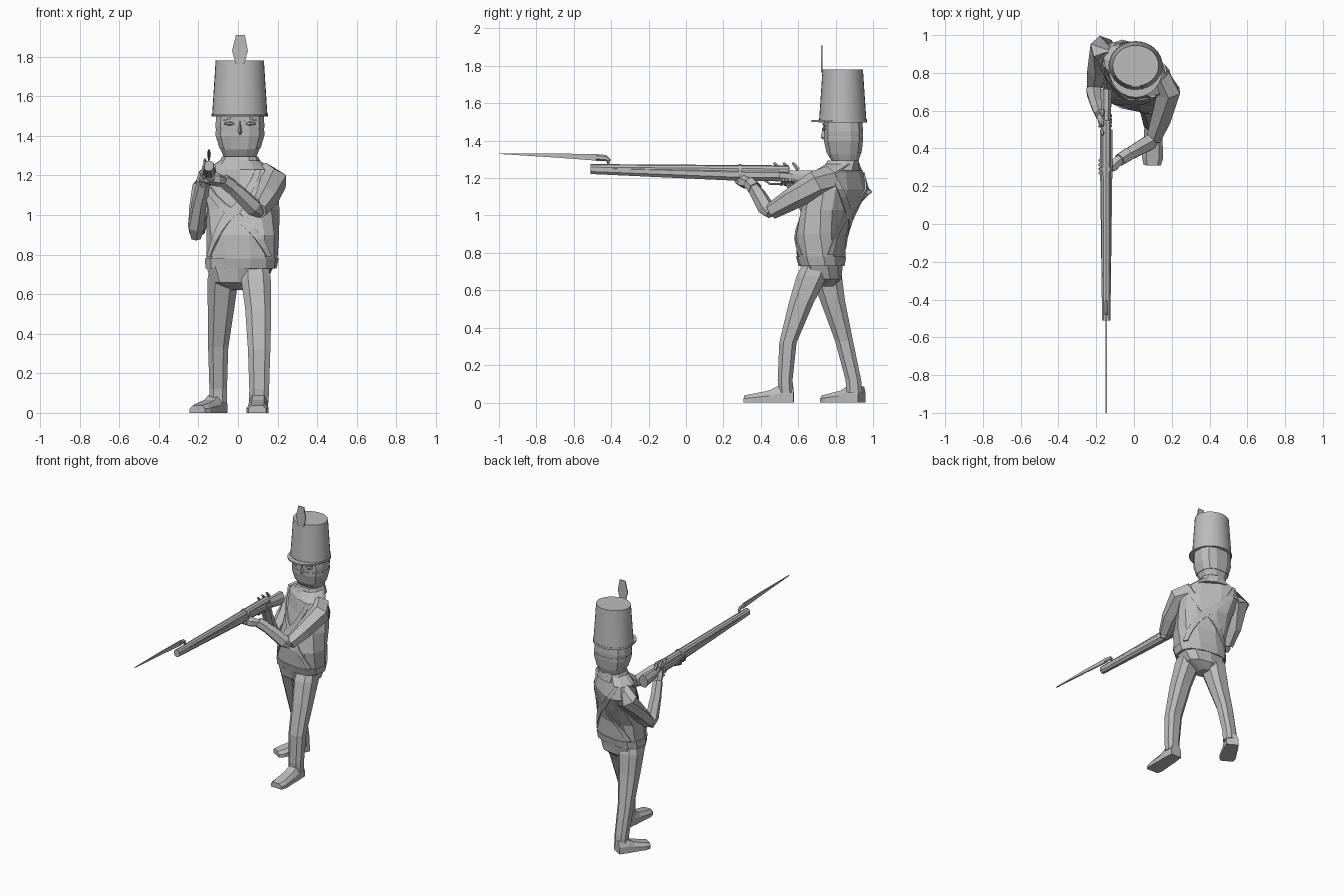
import bpy, bmesh, math
from mathutils import Vector

cube = bpy.data.objects.get("Cube")
if cube:
    bpy.data.objects.remove(cube)

grey = bpy.data.materials.new("plain_grey")
grey.use_nodes = True
colour = (0.5, 0.5, 0.5, 1)
grey.diffuse_color = colour
grey.node_tree.nodes["Principled BSDF"].inputs["Base Color"].default_value = colour


def skin(name, rings, smooth=False):
    """Join matching rings of points into one surface with capped ends."""
    bm = bmesh.new()
    rows = [[bm.verts.new(p) for p in ring] for ring in rings]
    n = len(rows[0])
    for a, b in zip(rows, rows[1:]):
        for i in range(n):
            j = (i + 1) % n
            bm.faces.new((a[i], a[j], b[j], b[i]))
    bm.faces.new(rows[0][::-1])
    bm.faces.new(rows[-1])
    bmesh.ops.recalc_face_normals(bm, faces=bm.faces)
    mesh = bpy.data.meshes.new(name)
    bm.to_mesh(mesh)
    bm.free()
    mesh.materials.append(grey)
    obj = bpy.data.objects.new(name, mesh)
    bpy.context.collection.objects.link(obj)
    if smooth:
        bpy.ops.object.select_all(action='DESELECT')
        obj.select_set(True)
        bpy.context.view_layer.objects.active = obj
        bpy.ops.object.shade_smooth_by_angle()


def oval_point(section, angle, grow=0.0):
    """Point on a level, squarish oval: x, y, z, half width, half depth, yaw."""
    x, y, z, w, d, yaw = section
    c, s = math.cos(angle), math.sin(angle)
    px = math.copysign(abs(c) ** 0.75, c) * (w + grow)
    py = math.copysign(abs(s) ** 0.75, s) * (d + grow)
    yaw = math.radians(yaw)
    return Vector((x + px * math.cos(yaw) - py * math.sin(yaw),
                   y + px * math.sin(yaw) + py * math.cos(yaw), z))


def column(name, sections, n=8):
    turn = [math.tau * (i + 0.5) / n for i in range(n)]
    skin(name, [[oval_point(s, t) for t in turn] for s in sections])


def limb(name, points, sizes, n=6, flat=1.0):
    """Faceted tube through points, mitred at each bend."""
    pts = [Vector(p) for p in points]
    rings = []
    for i, (p, r) in enumerate(zip(pts, sizes)):
        d = (pts[min(i + 1, len(pts) - 1)] - pts[max(i - 1, 0)]).normalized()
        side = d.cross(Vector((0, 0, 1)))
        side = side.normalized() if side.length > 0.05 else Vector((1, 0, 0))
        up = side.cross(d)
        rings.append([p + side * r * flat * math.cos(math.tau * (k + .5) / n)
                      + up * r * math.sin(math.tau * (k + .5) / n) for k in range(n)])
    skin(name, rings)


def plate(name, outline, thick, place):
    """Flat outline pushed sideways by a small thickness."""
    skin(name, [[place(a, b, t) for a, b in outline] for t in (-thick / 2, thick / 2)])


# Torso: chest twisted so the left shoulder leads
torso = [(.02, .722, .76, .178, .122, -10), (.025, .722, .9, .182, .125, -16),
         (.025, .768, 1.03, .19, .122, -28), (.01, .81, 1.14, .205, .116, -33),
         (.005, .812, 1.23, .18, .095, -33), (.01, .835, 1.275, .10, .085, -20)]
column("coat", torso, 12)
column("neck", [(.01, .84, 1.25, .075, .075, 0), (.01, .85, 1.34, .07, .065, 0)])
column("collar", [(.01, .833, 1.24, .115, .1, -20), (.01, .84, 1.295, .09, .085, -10)], 10)
column("coat_hem", [(.015, .725, .73, .18, .118, -8), (.02, .722, .78, .186, .128, -10)], 12)


def torso_at(angle, z, grow):
    for a, b in zip(torso, torso[1:]):
        if z <= b[2]:
            t = (z - a[2]) / (b[2] - a[2])
            return oval_point([u + (v - u) * t for u, v in zip(a, b)], angle, grow)


# Crossed straps, front and back
for place, middle in (("front", -90), ("back", 90)):
    for label, lean in (("left", 1), ("right", -1)):
        rings = []
        for i in range(11):
            t = i / 10
            ang = math.radians(middle + lean * (55 - 110 * t))
            z = .79 + .44 * t
            rings.append([torso_at(ang + da, z, g) for da, g in
                          ((-.13, -.01), (-.13, .006), (.13, .006), (.13, -.01))])
        skin(f"{place}_strap_{label}", rings)

# Pelvis and striding legs
column("pelvis", [(.0, .735, .62, .05, .05, 0), (.005, .73, .66, .145, .10, 0),
                  (.01, .725, .74, .172, .115, -6)], 10)
column("left_leg", [(.105, .535, .05, .052, .042, 0), (.107, .53, .12, .053, .042, 0),
                    (.107, .545, .32, .06, .049, 0), (.102, .615, .53, .07, .07, 0),
                    (.09, .675, .68, .08, .088, 0), (.085, .70, .76, .07, .07, 0)])
column("right_leg", [(-.10, .90, .05, .046, .046, 0), (-.10, .895, .12, .047, .044, 0),
                     (-.10, .845, .33, .054, .051, 0), (-.085, .785, .54, .072, .07, 0),
                     (-.075, .75, .68, .083, .088, 0), (-.07, .74, .76, .07, .07, 0)])


def shoe(name, heel, toe):
    heel, toe = Vector(heel), Vector(toe)
    d = toe - heel
    side = Vector((-d.y, d.x, 0)).normalized()
    rings = []
    for t, w, h in ((0, .042, .085), (.3, .049, .09), (.48, .05, .065), (.85, .056, .045), (1, .045, .038)):
        c = heel + d * t
        rings.append([c + side * a * w + Vector((0, 0, b * h)) for a, b in
                      ((-1, 0), (-1, .55), (-.6, 1), (.6, 1), (1, .55), (1, 0))])
    skin(name, rings)


shoe("left_shoe", (.105, .575, 0), (.097, .31, 0))
shoe("right_shoe", (-.09, .94, 0), (-.205, .74, 0))

# Head, chin strap and face
head = [(.01, .85, 1.295, .085, .075, 0), (.01, .845, 1.33, .10, .092, 0),
        (.01, .842, 1.40, .122, .104, 0), (.01, .842, 1.45, .127, .107, 0),
        (.01, .84, 1.52, .122, .105, 0)]
column("head", head, 12)
column("chin_strap", [(.01, .845, 1.335, .106, .096, 0), (.01, .842, 1.40, .126, .107, 0),
                      (.01, .842, 1.425, .127, .108, 0)], 12)
skin("nose", [[(.01 - w, .75, z), (.01, y, z), (.01 + w, .75, z)] for w, y, z in
              ((.005, .732, 1.405), (.018, .72, 1.418), (.007, .733, 1.475))])
for label, x in (("left", .06), ("right", -.04)):
    limb(f"{label}_eye", [(x - .03, .745, 1.462), (x, .737, 1.462), (x + .03, .745, 1.462)],
         [.004, .011, .004])
    limb(f"{label}_brow", [(x - .033, .743, 1.478), (x, .734, 1.489), (x + .033, .743, 1.478)],
         [.006] * 3, 4)


# Tall tapered oval hat with rim, visor and plume
def disc(z, w, d, n=32):
    return [(.009 + w * math.cos(math.tau * i / n), .838 + d * math.sin(math.tau * i / n), z)
            for i in range(n)]


skin("hat", [disc(1.5, .14, .127), disc(1.78, .122, .108)], smooth=True)
skin("hat_rim", [disc(1.498, .143, .13), disc(1.512, .142, .129)], smooth=True)
arc = [math.pi * (1 + i / 12) for i in range(13)]
visor = [(.009 + .142 * math.cos(a), .82 + .15 * math.sin(a)) for a in arc]
plate("visor", visor, .009, lambda a, b, t: (a, b, 1.505 + t))
plume = [(-.013, 1.765), (.033, 1.765), (.05, 1.83), (.035, 1.91), (-.01, 1.91), (-.03, 1.83)]
plate("plume", plume, .007, lambda a, b, t: (a, .726 + t, b))

# Arms: left supports the gun, right is drawn back to the trigger
limb("left_upper_arm", [(.13, .77, 1.195), (.18, .70, 1.17), (.145, .56, 1.085), (.105, .455, 1.022)],
     [.072, .072, .06, .045])
limb("left_forearm", [(.115, .45, 1.005), (.08, .43, 1.037), (.0, .385, 1.115), (-.06, .35, 1.165)],
     [.024, .046, .04, .03])
limb("left_cuff", [(-.03, .369, 1.142), (-.075, .34, 1.175)], [.04, .036])
limb("left_hand", [(-.07, .345, 1.17), (-.11, .31, 1.18), (-.16, .285, 1.185)], [.026, .035, .026])
limb("right_upper_arm", [(-.14, .87, 1.20), (-.165, .93, 1.14), (-.195, .82, 1.01), (-.21, .735, .92)],
     [.06, .07, .057, .044])
limb("right_forearm", [(-.212, .735, .885), (-.212, .70, .94), (-.195, .63, 1.07), (-.175, .58, 1.15)],
     [.027, .045, .038, .03])
limb("right_cuff", [(-.187, .612, 1.10), (-.175, .58, 1.16)], [.038, .034])
limb("right_hand", [(-.175, .58, 1.14), (-.165, .555, 1.18), (-.15, .52, 1.21)], [.022, .032, .022])
for i in range(4):
    y = .27 + i * .022
    limb(f"left_finger_{i + 1}", [(-.12, y, 1.18), (-.178, y, 1.195), (-.18, y, 1.225)], [.01] * 3, 5)
    y = .52 + i * .018
    limb(f"right_finger_{i + 1}", [(-.185, y, 1.18), (-.16, y - .01, 1.165), (-.12, y, 1.19)], [.009] * 3, 5)

# Long gun with stock, band, lock and bayonet
GX = -.147
limb("barrel", [(GX, -.51, 1.251), (GX, .55, 1.24)], [.024, .028], 10)
limb("fore_stock", [(GX, -.509, 1.244), (GX, .28, 1.218), (GX, .5, 1.216)], [.024, .035, .036], 8)
limb("butt_stock", [(GX, .48, 1.218), (GX, .57, 1.208), (GX, .71, 1.195)], [.034, .036, .05], 8, .7)
limb("barrel_band", [(GX, .28, 1.232), (GX, .298, 1.232)], [.042] * 2, 10, .9)
for i, y in enumerate((.47, .52, .57)):
    limb(f"lock_part_{i + 1}", [(GX - .018, y + .03, 1.245), (GX - .02, y + .012, 1.27),
                                (GX - .02, y, 1.282)], [.012, .009, .007], 5)
limb("trigger_guard", [(GX, .42, 1.19), (GX, .45, 1.168), (GX, .51, 1.168), (GX, .54, 1.18)], [.006] * 4, 5)
limb("bayonet_arm", [(GX, -.415, 1.255), (GX, -.415, 1.295), (GX, -.43, 1.308), (GX, -.48, 1.31)],
     [.014, .014, .016, .018], 6, .6)
blade = [(-.46, 1.292), (-.46, 1.327), (-.70, 1.332), (-1.0, 1.331), (-1.0, 1.329), (-.70, 1.31)]
plate("bayonet_blade", blade, .009, lambda a, b, t: (GX + t, a, b))
